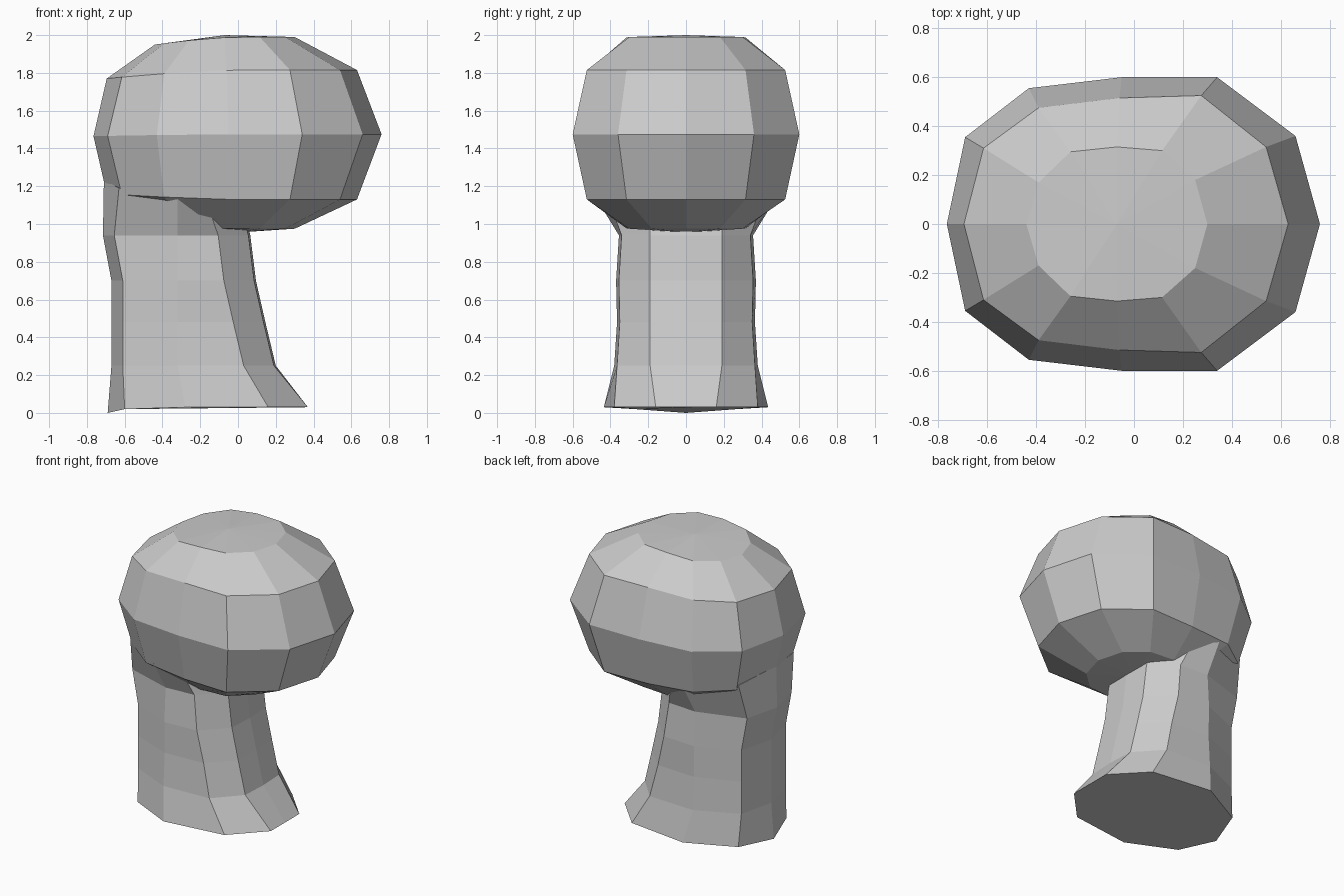
import bpy, bmesh

if "Cube" in bpy.data.objects:
    bpy.data.objects.remove(bpy.data.objects["Cube"])


def loft(name, rings, bottom=None, top=None):
    """Skin half-rings of (x, y, z), mirrored in y; close each end with a pole or a cap."""
    bm = bmesh.new()
    loops = []
    for half in rings:
        full = half + [(x, -y, z) for x, y, z in half[-2:0:-1]]
        loops.append([bm.verts.new(p) for p in full])
    n = len(loops[0])
    for a, b in zip(loops, loops[1:]):
        for i in range(n):
            j = (i + 1) % n
            bm.faces.new((a[i], a[j], b[j], b[i]))
    for loop, pole in ((loops[0], bottom), (loops[-1], top)):
        if pole:
            tip = bm.verts.new(pole)
            for i in range(n):
                bm.faces.new((loop[i], loop[(i + 1) % n], tip))
        else:
            bm.faces.new(loop)
    bmesh.ops.recalc_face_normals(bm, faces=bm.faces)
    mesh = bpy.data.meshes.new(name)
    bm.to_mesh(mesh)
    bm.free()
    obj = bpy.data.objects.new(name, mesh)
    bpy.context.collection.objects.link(obj)
    return obj


def tilted(outline, z_right, z_left):
    """Place an outline at z_right, sinking to z_left at its far -x end."""
    x_min = min(x for x, _ in outline)
    return [(x, y, z_right + (z_left - z_right) * max(0, x / x_min) ** 1.5) for x, y in outline]


# Head: twelve-sided faceted bulb, flatter towards the back
equator = [(.76, 0), (.66, .36), (.34, .6), (-.05, .6), (-.43, .555), (-.69, .355), (-.765, 0)]
middle = [(.63, 0), (.54, .315), (.275, .525), (-.06, .515), (-.39, .475), (-.615, .31), (-.695, 0)]
polar = [(.3, 0), (.25, .18), (.115, .3), (-.07, .315), (-.26, .295), (-.39, .17), (-.44, 0)]
loft("head",
     [tilted(polar, .975, 1.0), tilted(middle, 1.13, 1.16), tilted(equator, 1.475, 1.465),
      tilted(middle, 1.815, 1.77), tilted(polar, 1.99, 1.95)],
     bottom=(0, 0, .955), top=(-.07, 0, 2.0))

# Neck: ten-sided column flaring at the base, spreading into the head
base = [(.37, 0, .03), (.37, .16, .03), (.16, .38, .03), (-.28, .435, .03), (-.6, .27, .02), (-.69, 0, 0)]
stem = []
for z, right, left, width in ((.25, .2, -.67, .38), (.48, .145, -.67, .365),
                              (.7, .095, -.67, .37), (.94, .065, -.715, .355)):
    stem.append([(right, 0, z), (right - .01, .19, z), (right - .17, width * .96, z),
                 (-.32, width, z), (left + .06, .25, z), (left, 0, z)])
crown = [(.03, 0, 1.08), (.02, .19, 1.08), (-.16, .4, 1.1), (-.32, .49, 1.16), (-.63, .31, 1.19), (-.71, 0, 1.235)]
loft("neck", [base] + stem + [crown])
